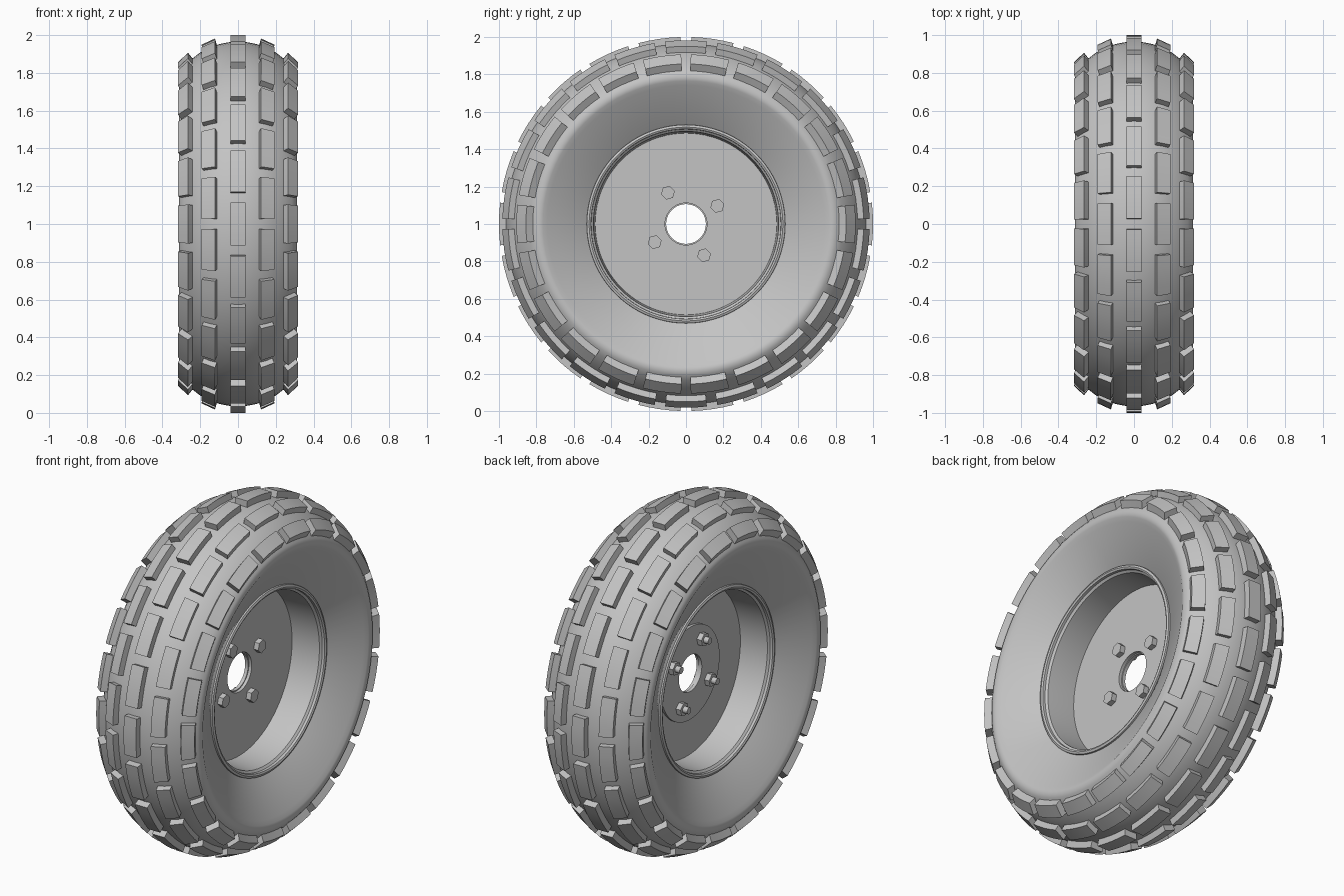
import bpy
import bmesh
from math import cos, sin, pi, radians

cube = bpy.data.objects.get("Cube")
if cube:
    bpy.data.objects.remove(cube, do_unlink=True)

GREY = (0.55, 0.55, 0.55, 1.0)
grey = bpy.data.materials.new("plain grey")
grey.use_nodes = True
grey.diffuse_color = GREY
grey.node_tree.nodes["Principled BSDF"].inputs["Base Color"].default_value = GREY

LUGS = 22
PITCH = 2 * pi / LUGS
SEGMENTS = LUGS * 4


def finish(name, bm, angle=30):
    """Turn a bmesh into a shaded object."""
    bmesh.ops.recalc_face_normals(bm, faces=bm.faces)
    mesh = bpy.data.meshes.new(name)
    bm.to_mesh(mesh)
    bm.free()
    mesh.materials.append(grey)
    obj = bpy.data.objects.new(name, mesh)
    bpy.context.collection.objects.link(obj)
    bpy.ops.object.select_all(action='DESELECT')
    obj.select_set(True)
    bpy.context.view_layer.objects.active = obj
    bpy.ops.object.shade_smooth_by_angle(angle=radians(angle))
    return obj


def sweep(bm, profile, start, end, steps):
    """Sweep a closed (x, radius) profile about the axle, capping partial turns."""
    full = end - start > 2 * pi - 0.001
    rings = []
    for i in range(steps if full else steps + 1):
        a = start + (end - start) * i / steps
        rings.append([bm.verts.new((x, r * cos(a), 1 + r * sin(a))) for x, r in profile])
    n = len(profile)
    for i in range(steps):
        a, b = rings[i], rings[(i + 1) % len(rings)]
        for j in range(n):
            k = (j + 1) % n
            bm.faces.new((a[j], a[k], b[k], b[j]))
    if not full:
        bm.faces.new(rings[0])
        bm.faces.new(rings[-1])


def mirrored(half):
    """Complete a half profile across the centre plane."""
    return half + [(-x, r) for x, r in reversed(half) if x > 0]


def revolve(name, profile, angle=30):
    bm = bmesh.new()
    sweep(bm, profile, 0, 2 * pi, SEGMENTS)
    return finish(name, bm, angle)


# Tyre carcass: rounded crown, shoulder and dished sidewall
revolve("tyre", mirrored([
    (0, 0.965), (0.05, 0.962), (0.1, 0.952), (0.15, 0.935), (0.2, 0.908),
    (0.25, 0.87), (0.285, 0.836), (0.305, 0.808), (0.312, 0.785),
    (0.307, 0.765), (0.293, 0.742), (0.195, 0.53), (0.18, 0.515)]), 40)

# Tread lugs: centre row, staggered middle rows, shoulder rows
rows = [
    ("centre_lugs", [(-0.04, 0.95), (0.04, 0.95), (0.04, 1.0), (-0.04, 1.0)], 0, (1,)),
    ("middle_lugs", [(0.108, 0.935), (0.178, 0.905), (0.192, 0.95), (0.122, 0.982)],
     0.5, (1, -1)),
    ("shoulder_lugs", [(0.235, 0.87), (0.295, 0.815), (0.318, 0.856), (0.265, 0.907)],
     0, (1, -1)),
]
for name, profile, offset, sides in rows:
    bm = bmesh.new()
    for side in sides:
        shape = [(x * side, r) for x, r in profile]
        for i in range(LUGS):
            mid = (i + offset) * PITCH
            sweep(bm, shape, mid - 0.4 * PITCH, mid + 0.4 * PITCH, 4)
    finish(name, bm)

# Rim barrel with a rolled lip at each side
revolve("rim", mirrored([
    (0, 0.485), (0.18, 0.495), (0.19, 0.507), (0.205, 0.508), (0.21, 0.518),
    (0.205, 0.53), (0.185, 0.532), (0.17, 0.517)]))

# Wheel disc and thin backing plate, both with the axle hole
revolve("wheel_disc", [(-0.012, 0.112), (0.01, 0.112), (0.01, 0.492), (-0.012, 0.492)])
revolve("hub_plate", [(-0.028, 0.106), (-0.008, 0.106), (-0.008, 0.27), (-0.028, 0.27)])


def prism(bm, y, z, radius, x0, x1, sides, turn):
    """Straight bar along the axle direction."""
    ends = []
    for x in (x0, x1):
        ends.append([bm.verts.new((x, y + radius * cos(turn + 2 * pi * i / sides),
                                   z + radius * sin(turn + 2 * pi * i / sides)))
                     for i in range(sides)])
    for i in range(sides):
        j = (i + 1) % sides
        bm.faces.new((ends[0][i], ends[0][j], ends[1][j], ends[1][i]))
    for end in ends:
        bm.faces.new(end)


# Four bolts: hex head outside, shank and nut inside
parts = [("bolt_heads", 0.038, 0.008, 0.04, 6),
         ("bolt_shanks", 0.019, -0.088, 0.01, 16),
         ("bolt_nuts", 0.038, -0.058, -0.026, 6)]
for name, radius, x0, x1, sides in parts:
    bm = bmesh.new()
    for i in range(4):
        a = radians(30) + i * pi / 2
        prism(bm, 0.193 * cos(a), 1 + 0.193 * sin(a), radius, x0, x1, sides, radians(15))
    finish(name, bm)
